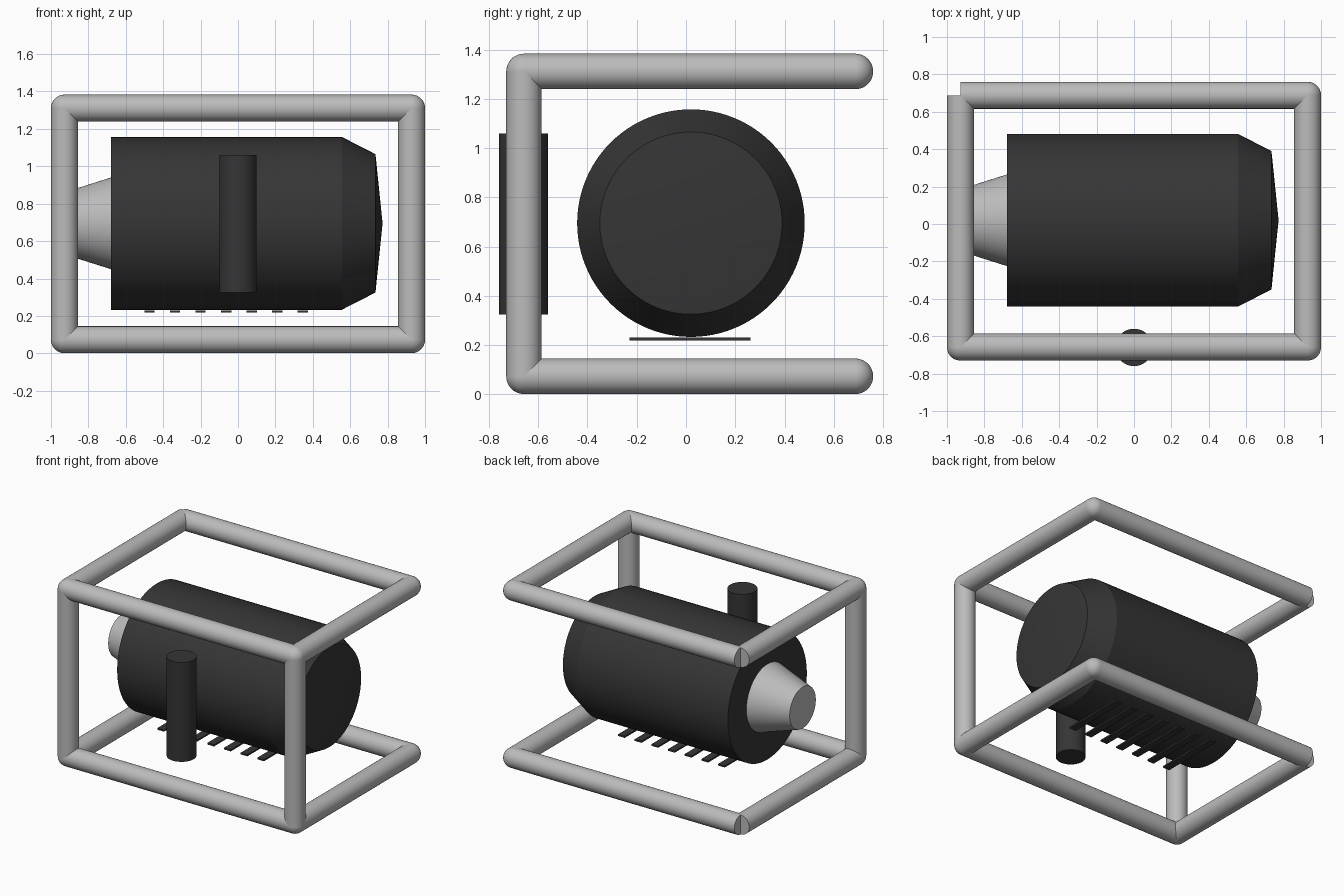
import bpy, bmesh, math
from mathutils import Vector

cube = bpy.data.objects.get("Cube")
if cube:
    bpy.data.objects.remove(cube, do_unlink=True)


def material(name, value):
    mat = bpy.data.materials.new(name)
    mat.use_nodes = True
    color = (value, value, value, 1)
    mat.diffuse_color = color
    mat.node_tree.nodes["Principled BSDF"].inputs["Base Color"].default_value = color
    return mat


GREY = material("light grey metal", 0.5)
DARK = material("charcoal", 0.036)


def finish(bm, name, mat, smooth=True):
    bmesh.ops.recalc_face_normals(bm, faces=bm.faces)
    mesh = bpy.data.meshes.new(name)
    bm.to_mesh(mesh)
    bm.free()
    mesh.materials.append(mat)
    obj = bpy.data.objects.new(name, mesh)
    bpy.context.collection.objects.link(obj)
    if smooth:
        bpy.ops.object.select_all(action='DESELECT')
        obj.select_set(True)
        bpy.context.view_layer.objects.active = obj
        bpy.ops.object.shade_smooth_by_angle(angle=math.radians(22))
    return obj


def add_rod(bm, start, end, radius):
    start, end = Vector(start), Vector(end)
    axis = end - start
    new = bmesh.ops.create_cone(bm, cap_ends=True, segments=48, radius1=radius,
                                radius2=radius, depth=axis.length)["verts"]
    turn = axis.to_track_quat('Z', 'Y').to_matrix()
    bmesh.ops.rotate(bm, verts=new, cent=(0, 0, 0), matrix=turn)
    bmesh.ops.translate(bm, verts=new, vec=(start + end) / 2)


def add_ball(bm, center, radius):
    new = bmesh.ops.create_uvsphere(bm, u_segments=48, v_segments=24, radius=radius)["verts"]
    bmesh.ops.translate(bm, verts=new, vec=center)


def lathe_x(name, profile, center, mat, steps=96):
    """Spin (x, radius) points around an axis parallel to x."""
    bm = bmesh.new()
    verts = [bm.verts.new((x, 0, r)) for x, r in profile]
    edges = [bm.edges.new(pair) for pair in zip(verts, verts[1:])]
    bmesh.ops.spin(bm, geom=verts + edges, cent=(0, 0, 0), axis=(1, 0, 0),
                   angle=math.tau, steps=steps)
    bmesh.ops.remove_doubles(bm, verts=bm.verts, dist=0.0005)
    bmesh.ops.translate(bm, verts=bm.verts, vec=center)
    return finish(bm, name, mat)


# Tube frame: two open-ended loops joined by the front posts
TUBE, SIDE, FRONT, BACK = 0.072, 0.928, -0.658, 0.688
LOW, HIGH = 0.073, 1.311
for label, z in (("lower", LOW), ("upper", HIGH)):
    bm = bmesh.new()
    path = [(-SIDE, BACK, z), (-SIDE, FRONT, z), (SIDE, FRONT, z),
            (SIDE, BACK, z), (-SIDE, BACK, z)]
    for a, b in zip(path, path[1:]):
        add_rod(bm, a, b, TUBE)
    for corner in path[1:-1]:
        add_ball(bm, corner, TUBE)
    finish(bm, label + "_frame_loop", GREY)

for label, x in (("right", -SIDE), ("left", SIDE)):
    bm = bmesh.new()
    add_rod(bm, (x, FRONT, LOW), (x, FRONT, HIGH), TUBE)
    finish(bm, label + "_front_post", GREY)

# Motor housing with tapered, slightly pointed end, and output snout
AXIS = (0, 0.02, 0.695)
lathe_x("motor_housing", [(-0.68, 0), (-0.68, 0.462), (0.555, 0.462),
                          (0.735, 0.37), (0.773, 0)], AXIS, DARK)
lathe_x("output_snout", [(-0.67, 0), (-0.67, 0.248), (-0.97, 0.153),
                         (-0.97, 0)], AXIS, GREY)

# Upright grip at the front
bm = bmesh.new()
add_rod(bm, (0, -0.66, 0.325), (0, -0.66, 1.06), 0.1)
finish(bm, "front_grip", DARK)

# Row of thin slats under the housing
for i in range(7):
    bm = bmesh.new()
    bmesh.ops.create_cube(bm, size=1)
    bmesh.ops.scale(bm, verts=bm.verts, vec=(0.055, 0.49, 0.012))
    bmesh.ops.translate(bm, verts=bm.verts, vec=(-0.473 + 0.1365 * i, 0.016, 0.224))
    finish(bm, f"vent_slat_{i + 1}", DARK, smooth=False)
